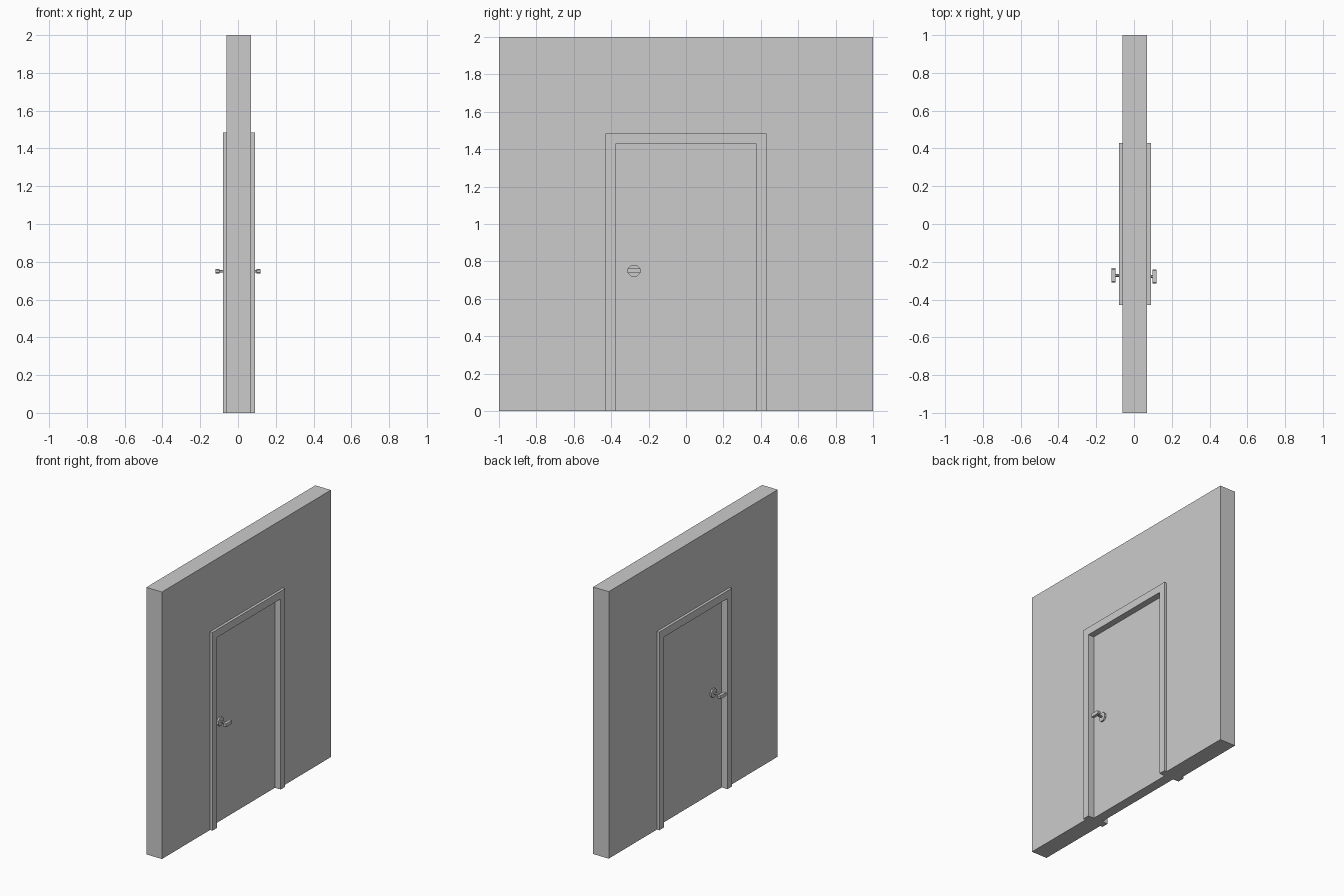
import bpy, bmesh, math
from mathutils import Matrix, Vector

if "Cube" in bpy.data.objects:
    bpy.data.objects.remove(bpy.data.objects["Cube"])

grey = bpy.data.materials.new("plain grey")
grey.use_nodes = True
grey.diffuse_color = (0.6, 0.6, 0.6, 1)
grey.node_tree.nodes["Principled BSDF"].inputs["Base Color"].default_value = (0.6, 0.6, 0.6, 1)


def finish(name, bm):
    bmesh.ops.recalc_face_normals(bm, faces=bm.faces)
    mesh = bpy.data.meshes.new(name)
    bm.to_mesh(mesh)
    bm.free()
    mesh.materials.append(grey)
    obj = bpy.data.objects.new(name, mesh)
    bpy.context.collection.objects.link(obj)
    return obj


def prism(name, outline, x0, x1):
    """Extrude a (y, z) outline along x."""
    bm = bmesh.new()
    face = bm.faces.new([bm.verts.new((x0, y, z)) for y, z in outline])
    ext = bmesh.ops.extrude_face_region(bm, geom=[face])
    verts = [v for v in ext["geom"] if isinstance(v, bmesh.types.BMVert)]
    bmesh.ops.translate(bm, vec=(x1 - x0, 0, 0), verts=verts)
    return finish(name, bm)


def arch(outer, top, inner, inner_top):
    """Square arch outline, open at the floor."""
    return [(-outer, 0), (-outer, top), (outer, top), (outer, 0),
            (inner, 0), (inner, inner_top), (-inner, inner_top), (-inner, 0)]


def cylinder(name, radius, x0, x1, y, z, sides):
    step = 2 * math.pi / sides
    ring = [(y + radius * math.cos((i + 0.5) * step),
             z + radius * math.sin((i + 0.5) * step)) for i in range(sides)]
    return prism(name, ring, x0, x1)


# Wall, door frame and recessed door
frame_y, frame_z, door_y, door_z = 0.43, 1.485, 0.377, 1.427
prism("wall", arch(1, 2, frame_y, frame_z), -0.06, 0.07)
prism("door_frame", arch(frame_y, frame_z, door_y, door_z), -0.08, 0.09)
prism("door", [(-door_y, 0), (-door_y, door_z), (door_y, door_z), (door_y, 0)], -0.032, 0.042)

# Handle on each side: octagonal rose, thin stem, lever with clipped ends
for side, sign, door_x, y in (("left", 1, 0.042, -0.278), ("right", -1, -0.032, -0.272)):
    z, half, thick, clip = 0.75, 0.038, 0.013, 0.006
    tip = 0.12 * sign
    cylinder(side + "_handle_rose", 0.034, door_x, door_x + 0.012 * sign, y, z, 8)
    cylinder(side + "_handle_stem", 0.008, door_x, tip - 0.02 * sign, y, z, 8)
    lever = [(y - half, z - thick + clip), (y - half, z + thick - clip),
             (y - half + clip, z + thick), (y + half - clip, z + thick),
             (y + half, z + thick - clip), (y + half, z - thick + clip),
             (y + half - clip, z - thick), (y - half + clip, z - thick)]
    prism(side + "_handle_lever", lever, tip - 0.022 * sign, tip)
